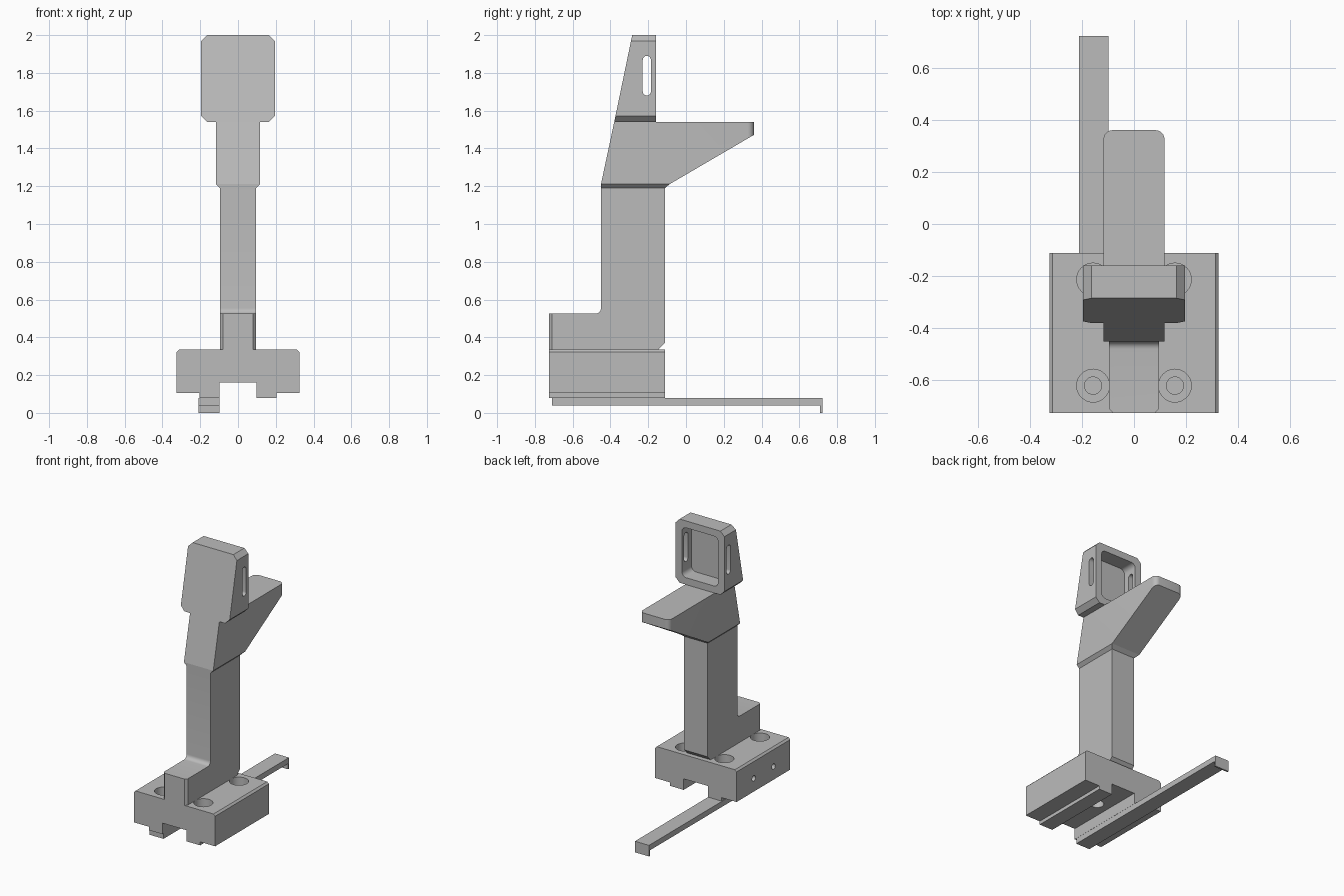
import bpy, bmesh, math
from mathutils import Vector

if "Cube" in bpy.data.objects:
    bpy.data.objects.remove(bpy.data.objects["Cube"])

grey = bpy.data.materials.new("plain_grey")
grey.diffuse_color = (0.5, 0.5, 0.5, 1)
grey.use_nodes = True
grey.node_tree.nodes["Principled BSDF"].inputs["Base Color"].default_value = grey.diffuse_color


def finish(name, bm):
    bmesh.ops.recalc_face_normals(bm, faces=bm.faces)
    me = bpy.data.meshes.new(name)
    bm.to_mesh(me)
    bm.free()
    me.materials.append(grey)
    ob = bpy.data.objects.new(name, me)
    bpy.context.collection.objects.link(ob)
    return ob


def prism(name, pts, axis, lo, hi, rules=()):
    """Extrude a 2D profile along an axis; rules = (edge test, width, segments)."""
    place = {"x": lambda a, b, t: (t, a, b),
             "y": lambda a, b, t: (a, t, b),
             "z": lambda a, b, t: (a, b, t)}[axis]
    bm = bmesh.new()
    ends = [[bm.verts.new(place(a, b, t)) for a, b in pts] for t in (lo, hi)]
    bm.faces.new(ends[0])
    bm.faces.new(ends[1])
    n = len(pts)
    for i in range(n):
        j = (i + 1) % n
        bm.faces.new((ends[0][i], ends[0][j], ends[1][j], ends[1][i]))
    bmesh.ops.recalc_face_normals(bm, faces=bm.faces)
    for test, width, seg in rules:
        es = [e for e in bm.edges if test(*(v.co for v in e.verts))]
        bmesh.ops.bevel(bm, geom=es, offset=width, segments=seg,
                        profile=0.5, affect='EDGES')
    return finish(name, bm)


def rect(a0, a1, b0, b1):
    return [(a0, b0), (a1, b0), (a1, b1), (a0, b1)]


def circle(cx, cy, r, n=32):
    return [(cx + r * math.cos(2 * math.pi * i / n),
             cy + r * math.sin(2 * math.pi * i / n)) for i in range(n)]


def rounded(a0, a1, b0, b1, r, n=6):
    pts = []
    for k, (a, b) in enumerate([(a1 - r, b1 - r), (a0 + r, b1 - r),
                                (a0 + r, b0 + r), (a1 - r, b0 + r)]):
        for i in range(n + 1):
            t = math.pi / 2 * (k + i / n)
            pts.append((a + r * math.cos(t), b + r * math.sin(t)))
    return pts


def cut(ob, cutters):
    for c in cutters:
        m = ob.modifiers.new("cut", 'BOOLEAN')
        m.operation, m.solver, m.object = 'DIFFERENCE', 'EXACT', c
    dg = bpy.context.evaluated_depsgraph_get()
    dg.update()
    me = bpy.data.meshes.new_from_object(ob.evaluated_get(dg))
    ob.modifiers.clear()
    ob.data = me
    for c in cutters:
        bpy.data.objects.remove(c)


def smooth(ob):
    bpy.ops.object.select_all(action='DESELECT')
    ob.select_set(True)
    bpy.context.view_layer.objects.active = ob
    bpy.ops.object.shade_smooth_by_angle(angle=math.radians(30))


Y0, Y1 = -0.725, -0.112

# carriage block: inverted channel with chamfered top edges
carriage = prism("carriage_block", [
    (-0.325, 0.105), (-0.205, 0.105), (-0.205, 0.23), (0.205, 0.23),
    (0.205, 0.105), (0.325, 0.105), (0.325, 0.322), (0.312, 0.335),
    (-0.312, 0.335), (-0.325, 0.322)], "y", Y0, Y1)
holes = []
for x in (-0.157, 0.157):
    for y in (-0.62, -0.213):
        holes.append(prism("counterbore", circle(x, y, 0.063), "z", 0.265, 0.4))
        holes.append(prism("bolt_hole", circle(x, y, 0.033), "z", 0.24, 0.3))
for y in (-0.31, -0.535):
    holes.append(prism("side_hole", circle(y, 0.2, 0.02, 20), "x", -0.4, -0.26))
cut(carriage, holes)

# slide insert inside the channel
insert = prism("slide_insert", [
    (-0.205, 0.08), (-0.097, 0.08), (-0.097, 0.16), (0.097, 0.16),
    (0.097, 0.08), (0.205, 0.08), (0.205, 0.23), (-0.205, 0.23)], "y", Y0, Y1)
cut(insert, [prism("centre_hole", circle(0, -0.38, 0.045), "z", 0.1, 0.215)])

# long flat bar with a turned-down lip
prism("slide_bar", [(-0.71, 0.04), (0.71, 0.04), (0.71, 0.0), (0.722, 0.0),
                    (0.722, 0.08), (-0.71, 0.08)], "x", -0.21, -0.098)

# post and foot as one profile with a filleted inner corner
fillet = [(-0.48 + 0.03 * math.sin(t), 0.555 - 0.03 * math.cos(t))
          for t in [math.pi / 2 * i / 6 for i in range(7)]]
post = prism("post_and_foot", [
    (Y0, 0.335)] + [(Y0, 0.525)] + fillet + [
    (-0.45, 1.19), (Y1, 1.19), (Y1, 0.37), (-0.147, 0.335)], "x", -0.095, 0.095,
    [(lambda a, b: max(a.y, b.y) < Y0 + 0.001 and abs(a.x - b.x) < 0.001, 0.016, 1)])

# flared collar between post and arm
bm = bmesh.new()
for z, w, back in ((1.19, 0.095, Y1), (1.212, 0.117, -0.085)):
    for x in (-w, w):
        for y in (-0.45, back):
            bm.verts.new((x, y, z))
bmesh.ops.convex_hull(bm, input=bm.verts)
bmesh.ops.dissolve_limit(bm, angle_limit=0.01, verts=bm.verts, edges=bm.edges)
finish("collar", bm)

# support arm with rounded end corners
arm = prism("support_arm", [
    (-0.45, 1.212), (-0.38, 1.54), (0.36, 1.54), (0.36, 1.472), (-0.085, 1.212)],
    "x", -0.117, 0.117,
    [(lambda a, b: min(a.y, b.y) > 0.35 and abs(a.x - b.x) < 0.001, 0.035, 6)])

# chamfered head with a sloping front
c = 0.032
W, B, T = 0.195, 1.54, 2.0
head = prism("head", [
    (-W + c, B), (W - c, B), (W, B + c), (W, T - c),
    (W - c, T), (-W + c, T), (-W, T - c), (-W, B + c)], "y", -0.4, -0.16)
for v in head.data.vertices:
    if v.co.y < -0.3:
        v.co.y = -0.38 + (v.co.z - B) * 0.207

# rear pocket and side slots
pocket = prism("pocket", rounded(-0.145, 0.145, 1.59, 1.95, 0.035), "y", -0.27, -0.1)
slot = prism("slot", rounded(-0.229, -0.186, 1.68, 1.89, 0.0214), "x", -0.3, 0.3)
cut(head, [pocket, slot])

for ob in (carriage, insert, post, arm, head):
    smooth(ob)
